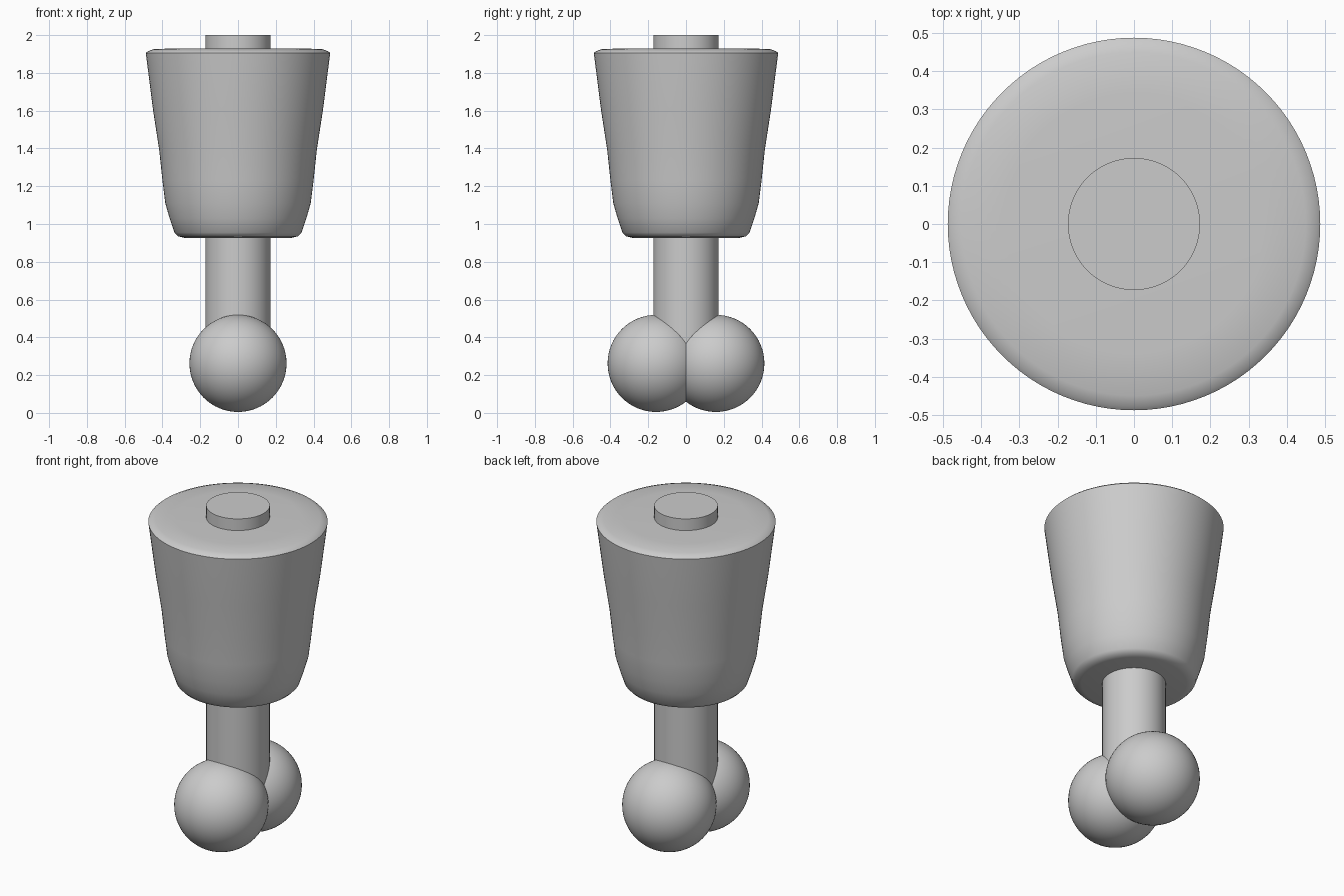
import bpy, bmesh, math

if "Cube" in bpy.data.objects:
    bpy.data.objects.remove(bpy.data.objects["Cube"])


def smooth(obj, angle=35):
    bpy.ops.object.select_all(action='DESELECT')
    obj.select_set(True)
    bpy.context.view_layer.objects.active = obj
    bpy.ops.object.shade_smooth_by_angle(angle=math.radians(angle))


def lathe(name, profile, sides=96):
    # Spin a (radius, z) profile round z and cap both ends
    bm = bmesh.new()
    rings = []
    for r, z in profile:
        rings.append([bm.verts.new((r * math.cos(2 * math.pi * i / sides),
                                    r * math.sin(2 * math.pi * i / sides), z))
                      for i in range(sides)])
    for a, b in zip(rings, rings[1:]):
        for i in range(sides):
            j = (i + 1) % sides
            bm.faces.new((a[i], a[j], b[j], b[i]))
    bm.faces.new(rings[0][::-1])
    bm.faces.new(rings[-1])
    mesh = bpy.data.meshes.new(name)
    bm.to_mesh(mesh)
    bm.free()
    obj = bpy.data.objects.new(name, mesh)
    bpy.context.collection.objects.link(obj)
    smooth(obj)
    return obj


# Two overlapping balls at the foot
for label, side in (("front", -1), ("back", 1)):
    bpy.ops.mesh.primitive_uv_sphere_add(segments=64, ring_count=32, radius=0.257,
                                         location=(0, side * 0.158, 0.262))
    ball = bpy.context.object
    ball.name = label + "_ball"
    smooth(ball)

# Central shaft, poking out of the top
lathe("shaft", [(0.173, 0.27), (0.173, 2.0)])

# Tapered head with softened rim and base
lathe("tapered_head", [(0.285, 0.927), (0.318, 0.935), (0.337, 0.955), (0.362, 1.03),
                       (0.385, 1.11), (0.400, 1.23), (0.417, 1.39), (0.450, 1.605),
                       (0.488, 1.905), (0.478, 1.914), (0.450, 1.925), (0.340, 1.93)])
